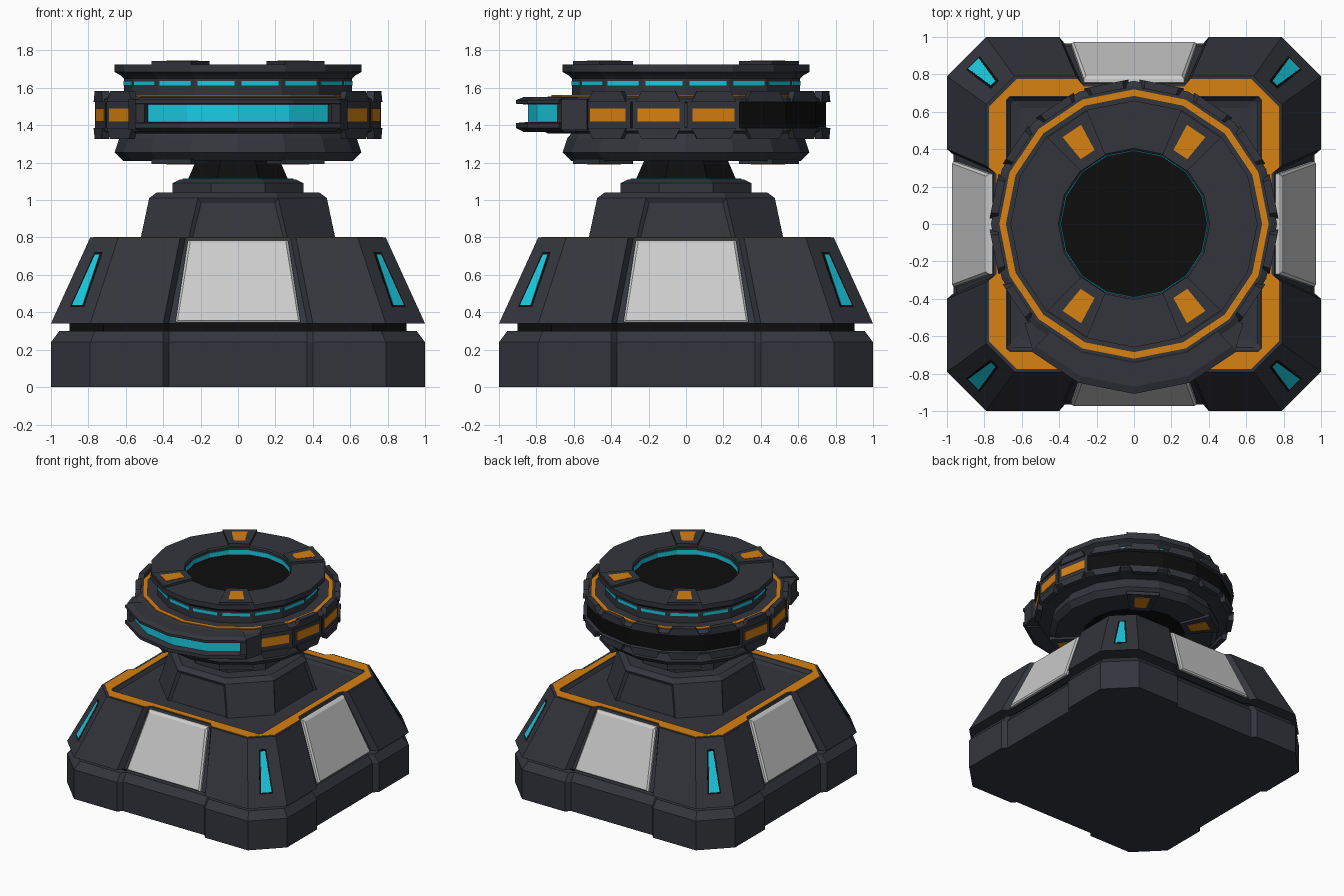
import bpy, bmesh
from math import sin, cos, pi, sqrt

if "Cube" in bpy.data.objects:
    bpy.data.objects.remove(bpy.data.objects["Cube"])


def material(name, rgb):
    m = bpy.data.materials.new(name)
    m.diffuse_color = (*rgb, 1)
    m.use_nodes = True
    m.node_tree.nodes["Principled BSDF"].inputs["Base Color"].default_value = m.diffuse_color
    return m


DARK = material("dark_metal", (0.033, 0.036, 0.046))
BLACK = material("black", (0.004, 0.004, 0.004))
ORANGE = material("orange", (0.68, 0.22, 0.006))
CYAN = material("cyan_glow", (0.01, 0.6, 0.76))


def build(name, parts, mat=None, cyclic=False):
    """Skin each part (a list of equal-length closed sections) into one mesh object."""
    bm = bmesh.new()
    for sections in parts:
        rings = [[bm.verts.new(p) for p in s] for s in sections]
        n = len(rings[0])
        pairs = list(zip(rings, rings[1:])) + ([(rings[-1], rings[0])] if cyclic else [])
        for a, b in pairs:
            for i in range(n):
                j = (i + 1) % n
                bm.faces.new((a[i], a[j], b[j], b[i]))
        if not cyclic:
            bm.faces.new(rings[0][::-1])
            bm.faces.new(rings[-1])
    bmesh.ops.recalc_face_normals(bm, faces=bm.faces)
    me = bpy.data.meshes.new(name)
    bm.to_mesh(me)
    bm.free()
    ob = bpy.data.objects.new(name, me)
    bpy.context.collection.objects.link(ob)
    if mat:
        me.materials.append(mat)
    return ob


def turn(pts, q):
    """Rotate points by q quarter turns times 90 degrees."""
    c, s = cos(q * pi / 2), sin(q * pi / 2)
    return [(x * c - y * s, x * s + y * c, z) for x, y, z in pts]


def outline(a, m, c, h, z):
    """Cut-corner square with a shallow recess in the middle of each side."""
    g = h - 0.03
    side = [(-c, -a, z), (-h, -a, z), (-g, -m, z), (g, -m, z), (h, -a, z), (c, -a, z)]
    return [p for q in range(4) for p in turn(side, q)]


def octagon(a, h, z):
    return [p for q in range(4) for p in turn([(-h, -a, z), (h, -a, z)], q)]


def polar(r, k, z, dy=0):
    t = k * pi / 8
    return (r * cos(t), r * sin(t) + dy, z)


def lathe(name, profile, mat):
    return build(name, [[[polar(r, k, z) for r, z in profile] for k in range(16)]], mat, True)


def sweep(name, profile, k0, k1, mat, dy=0):
    return build(name, [[[polar(r, k, z, dy) for r, z in profile] for k in range(k0, k1 + 1)]], mat)


def on_facet(r, k, f, z):
    """Point at fraction f along facet k of the 16-sided ring."""
    a, b = polar(r, k, z), polar(r, k + 1, z)
    return tuple(u + (v - u) * f for u, v in zip(a, b))


def facet_block(k, f, r0, r1, z0, z1, f_top=None):
    g = f if f_top is None else f_top
    return [[on_facet(r, k, f, z0), on_facet(r, k, 1 - f, z0),
             on_facet(r, k, 1 - g, z1), on_facet(r, k, g, z1)] for r in (r0, r1)]


def wedge(k, f, r0, r1, z0, z1):
    return [[on_facet(r0, k, f, z), on_facet(r1, k, f, z),
             on_facet(r1, k, 1 - f, z), on_facet(r0, k, 1 - f, z)] for z in (z0, z1)]


# Plinth and shadow gap
build("plinth", [[outline(1.0, 0.965, 0.79, 0.4, 0), outline(1.0, 0.965, 0.79, 0.4, 0.24),
                  outline(0.955, 0.92, 0.765, 0.4, 0.3)]], DARK)
build("shadow_gap", [[outline(0.9, 0.88, 0.72, 0.4, 0.29), outline(0.9, 0.88, 0.72, 0.4, 0.35)]], BLACK)

# Sloped base with sunken deck
build("sloped_base", [[outline(1.0, 0.95, 0.79, 0.4, 0.34), outline(0.79, 0.75, 0.64, 0.31, 0.8),
                       outline(0.68, 0.68, 0.66, 0.3, 0.8), outline(0.66, 0.66, 0.64, 0.29, 0.775),
                       outline(0.62, 0.62, 0.6, 0.28, 0.765)]], DARK)
o, i = (0.775, 0.735, 0.627, 0.3), (0.685, 0.685, 0.665, 0.29)
build("deck_trim", [[outline(*o, 0.79), outline(*o, 0.803), outline(*i, 0.803), outline(*i, 0.79)]],
      ORANGE, True)


# Light grey side panels, with a chamfered edge
def panel(inset, lift):
    b, t = 0.335 - inset, 0.268 - inset
    zb, zt = 0.345 + inset, 0.785 - inset
    y = lambda z: -(0.95 - (z - 0.34) * 0.435 + lift)
    return [(-b, y(zb), zb), (b, y(zb), zb), (t, y(zt), zt), (-t, y(zt), zt)]


build("side_panels", [[turn(panel(s, d), q) for s, d in ((0, -0.02), (0, 0.018), (0.012, 0.03))]
                      for q in range(4)])


# Glowing slits on the sloped corners
def slit(q, grow, lift):
    def ring(d):
        pts = []
        for z, w in ((0.44 - grow, 0.04), (0.71 + grow, 0.017)):
            dist = 1.266 - (z - 0.34) * 0.555 + d
            ends = [-(w + grow), w + grow]
            for s in (ends if z < 0.6 else ends[::-1]):
                pts.append(((dist - s) / sqrt(2), (dist + s) / sqrt(2), z))
        return turn(pts, q)
    return [ring(-0.02), ring(lift)]


build("slit_frames", [slit(q, 0.012, 0.002) for q in range(4)], BLACK)
build("slit_lights", [slit(q, 0, 0.004) for q in range(4)], CYAN)

# Pedestal with inset side plates
ped = build("pedestal", [[octagon(0.53, 0.275, 0.75), octagon(0.475, 0.215, 1.01),
                          octagon(0.435, 0.2, 1.04)]], DARK)
bm = bmesh.new()
bm.from_mesh(ped.data)
sides = [f for f in bm.faces if 0.8 < f.calc_center_median().z < 0.95
         and max(abs(f.normal.x), abs(f.normal.y)) > 0.9]
bmesh.ops.inset_individual(bm, faces=sides, thickness=0.03, depth=-0.015)
bm.to_mesh(ped.data)
bm.free()

# Collar, glow ring and neck
build("collar", [[octagon(0.35, 0.145, 1.03), octagon(0.35, 0.145, 1.09),
                  octagon(0.31, 0.128, 1.11)]], DARK)
build("collar_glow", [[octagon(0.297, 0.123, 1.1), octagon(0.297, 0.123, 1.114)]], CYAN)
build("neck", [[octagon(0.272, 0.113, 1.1), octagon(0.22, 0.091, 1.22), octagon(0.22, 0.091, 1.3)]], BLACK)

# Head: drum with flared top and bottom rims
lathe("head_drum", [(0.395, 1.25), (0.395, 1.21), (0.615, 1.21), (0.66, 1.255), (0.635, 1.33),
                    (0.61, 1.36), (0.61, 1.65), (0.625, 1.665), (0.66, 1.685), (0.66, 1.725),
                    (0.405, 1.725), (0.395, 1.715), (0.395, 1.6)], DARK)
build("core", [[[polar(0.4, k, z) for k in range(16)] for z in (1.235, 1.65)]], BLACK)
lathe("core_glow", [(0.4, 1.66), (0.4, 1.695), (0.39, 1.695), (0.39, 1.66)], CYAN)
build("drum_lights", [facet_block(k, 0.08, 0.6, 0.616, 1.612, 1.636) for k in range(16)], CYAN)

# Raised lugs on the top and bottom rims
lugs = (2, 5, 10, 13)
build("rim_lugs", [wedge(k, 0.0, 0.4, 0.655, a, b) for k in lugs
                   for a, b in ((1.715, 1.743), (1.192, 1.22))], DARK)
build("lug_marks", [wedge(k, 0.25, 0.455, 0.61, a, b) for k in lugs
                    for a, b in ((1.735, 1.746), (1.189, 1.2))], ORANGE)

# Belt around the drum, with top stripe
lathe("belt", [(0.58, 1.355), (0.735, 1.355), (0.765, 1.37), (0.765, 1.385), (0.74, 1.39),
               (0.74, 1.52), (0.765, 1.525), (0.765, 1.54), (0.735, 1.555), (0.58, 1.555)], DARK)
lathe("belt_stripe", [(0.685, 1.55), (0.72, 1.55), (0.72, 1.561), (0.685, 1.561)], ORANGE)
sweep("rear_band", [(0.73, 1.385), (0.748, 1.385), (0.748, 1.525), (0.73, 1.525)], 1, 7, BLACK)
lumps = []
for k in range(-2, 10):
    lumps.append(facet_block(k, 0.1, 0.735, 0.778, 1.525, 1.583, 0.2))
    lumps.append(facet_block(k, 0.1, 0.735, 0.778, 1.385, 1.327, 0.2))
build("belt_lugs", lumps, DARK)
side_facets = (-2, -1, 0, 7, 8, 9)
build("marker_frames", [facet_block(k, 0.02, 0.72, 0.765, 1.385, 1.525) for k in side_facets], DARK)
build("side_markers", [facet_block(k, 0.12, 0.75, 0.769, 1.42, 1.49) for k in side_facets], ORANGE)

# Front visor, pushed forward from the belt
sweep("visor_housing", [(0.58, 1.365), (0.74, 1.365), (0.778, 1.385), (0.778, 1.412), (0.71, 1.418),
                        (0.71, 1.51), (0.778, 1.515), (0.778, 1.535), (0.74, 1.55), (0.58, 1.55)],
      10, 14, DARK, -0.13)
sweep("visor_light", [(0.69, 1.415), (0.716, 1.415), (0.716, 1.512), (0.69, 1.512)],
      10, 14, CYAN, -0.13)
end = [(0.5, -0.69), (0.545, -0.665), (0.585, -0.53), (0.4, -0.5)]
build("visor_ends", [[[(s * x, y, z) for x, y in end] for z in (1.375, 1.54)] for s in (1, -1)], DARK)
